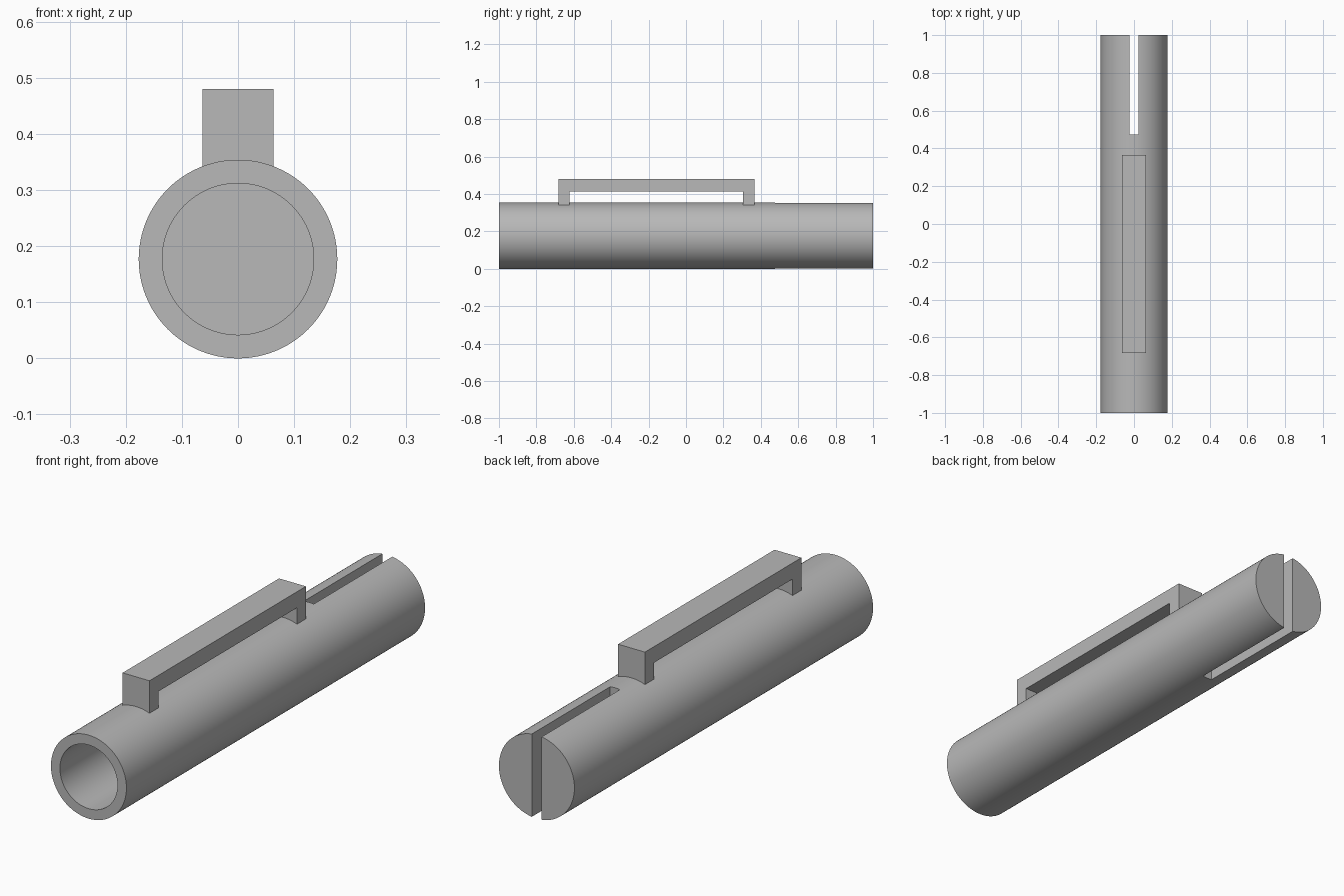
import bpy
import bmesh
import math

cube = bpy.data.objects.get("Cube")
if cube:
    bpy.data.objects.remove(cube, do_unlink=True)

RADIUS, BORE, AXIS_Z = 0.177, 0.135, 0.177
BORE_END, SLOT_START = 0.4, 0.475
SEGMENTS = 96

grey = bpy.data.materials.new("plain grey")
grey.use_nodes = True
grey.diffuse_color = (0.48, 0.48, 0.48, 1)
grey.node_tree.nodes["Principled BSDF"].inputs["Base Color"].default_value = grey.diffuse_color


def make_object(name, bm):
    bmesh.ops.recalc_face_normals(bm, faces=bm.faces[:])
    mesh = bpy.data.meshes.new(name)
    bm.to_mesh(mesh)
    bm.free()
    mesh.materials.append(grey)
    obj = bpy.data.objects.new(name, mesh)
    bpy.context.collection.objects.link(obj)
    return obj


def extruded(name, outline, half_width):
    """Side outline of (y, z) points given thickness along x."""
    bm = bmesh.new()
    face = bm.faces.new([bm.verts.new((-half_width, y, z)) for y, z in outline])
    result = bmesh.ops.extrude_face_region(bm, geom=[face])
    verts = [g for g in result["geom"] if isinstance(g, bmesh.types.BMVert)]
    bmesh.ops.translate(bm, verts=verts, vec=(2 * half_width, 0, 0))
    return make_object(name, bm)


# Round body, open at the front with a blind bore and solid at the back
bm = bmesh.new()
rings = []
for radius, y in ((BORE, BORE_END), (BORE, -1), (RADIUS, -1), (RADIUS, 1)):
    angles = [math.tau * i / SEGMENTS for i in range(SEGMENTS)]
    rings.append([bm.verts.new((radius * math.cos(a), y, AXIS_Z + radius * math.sin(a)))
                  for a in angles])
for a, b in zip(rings, rings[1:]):
    for i in range(SEGMENTS):
        j = (i + 1) % SEGMENTS
        bm.faces.new((a[i], a[j], b[j], b[i]))
bm.faces.new(rings[0])
bm.faces.new(rings[-1])
body = make_object("tube_body", bm)

# Slot sawn right through the back end
cutter = extruded("slot_cutter", [(SLOT_START, -0.1), (1.1, -0.1), (1.1, 0.5), (SLOT_START, 0.5)], 0.023)
cutter.hide_render = True
cut = body.modifiers.new("slot", "BOOLEAN")
cut.operation = "DIFFERENCE"
cut.solver = "EXACT"
cut.object = cutter
bpy.ops.object.select_all(action="DESELECT")
bpy.context.view_layer.objects.active = body
body.select_set(True)
bpy.ops.object.modifier_apply(modifier=cut.name)
bpy.data.objects.remove(cutter, do_unlink=True)
bpy.ops.object.shade_smooth_by_angle(angle=math.radians(30))

# Clip bar with two feet set into the top of the body
foot, under, top = 0.325, 0.412, 0.48
extruded("clip_bar", [
    (-0.683, foot), (-0.683, top), (0.365, top), (0.365, foot),
    (0.305, foot), (0.305, under), (-0.623, under), (-0.623, foot),
], 0.063)
